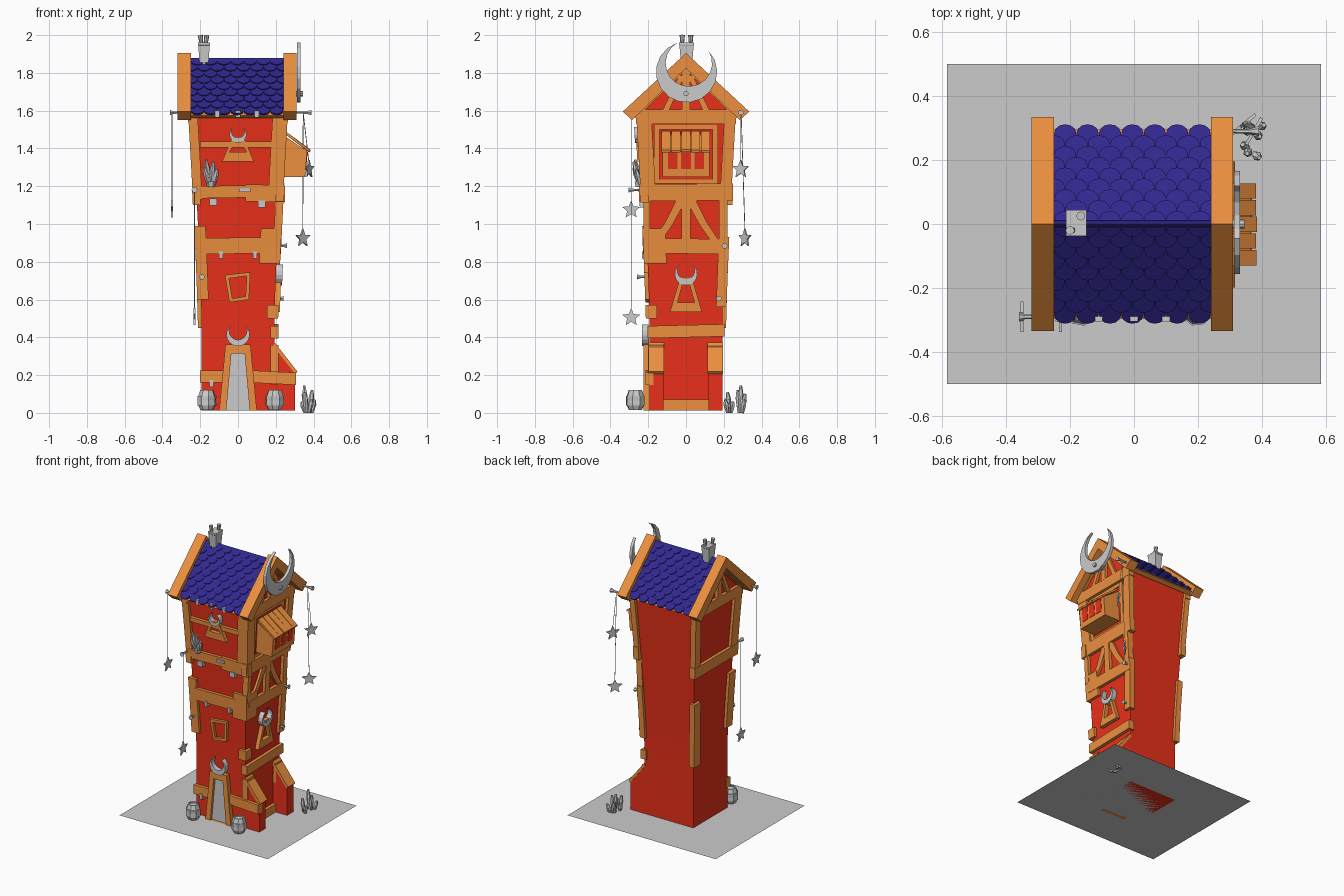
import bpy, bmesh, random
from math import sin, cos, pi, radians, atan2, acos
from mathutils import Vector

if "Cube" in bpy.data.objects:
    bpy.data.objects.remove(bpy.data.objects["Cube"])
random.seed(4)

def mat(name, c):
    m = bpy.data.materials.new(name)
    m.diffuse_color = (*c, 1)
    m.use_nodes = True
    m.node_tree.nodes["Principled BSDF"].inputs["Base Color"].default_value = m.diffuse_color
    return m
RED = mat("red_plaster", (.82, .03, .01))
WOOD = mat("orange_wood", (.84, .28, .05))
BLUE = mat("blue_tile", (.03, .02, .27))

def loft_data(rings, closed=False):
    n, k = len(rings[0]), len(rings)
    verts = [tuple(p) for r in rings for p in r]
    faces = [(i*n+j, i*n+(j+1) % n, (i+1) % k*n+(j+1) % n, (i+1) % k*n+j)
             for i in range(k if closed else k-1) for j in range(n)]
    if not closed:
        faces += [tuple(range(n)), tuple(range((k-1)*n, k*n))]
    return verts, faces

def mesh_obj(name, parts, m=None, smooth=False):
    me = bpy.data.meshes.new(name)
    V, F = [], []
    for v, f in parts:
        F += [tuple(i+len(V) for i in q) for q in f]
        V += v
    me.from_pydata(V, [], F)
    bm = bmesh.new(); bm.from_mesh(me)
    bmesh.ops.recalc_face_normals(bm, faces=bm.faces)
    bm.to_mesh(me); bm.free()
    if m: me.materials.append(m)
    o = bpy.data.objects.new(name, me)
    bpy.context.collection.objects.link(o)
    if smooth:
        bpy.context.view_layer.objects.active = o
        o.select_set(True)
        bpy.ops.object.shade_smooth_by_angle(angle=radians(30))
        o.select_set(False)
    return o

def prism(name, pts, f, a, b, m=None):
    return mesh_obj(name, [loft_data([[f(u, v, d) for u, v in pts] for d in (a, b)])], m)

def frame(name, outer, inner, f, a, b, m=None):
    R = [[f(u, v, d) for u, v in p] for p, d in ((outer, a), (outer, b), (inner, b), (inner, a))]
    return mesh_obj(name, [loft_data(R, True)], m)

def rod(name, p0, p1, r0, r1, n=6, m=None):
    p0, p1 = Vector(p0), Vector(p1)
    q = (p1-p0).to_track_quat('Z', 'Y')
    R = [[p + q @ Vector((r*cos(2*pi*i/n), r*sin(2*pi*i/n), 0)) for i in range(n)] for p, r in ((p0, r0), (p1, r1))]
    return mesh_obj(name, [loft_data(R)], m)

def W(z):  # half width of the flaring tower
    t = max(0, min(1, (z-.45)/1.15))
    return .192 + .053*t**1.3

# Wall mappings: (along wall, height, distance out of wall)
FRONT = lambda u, v, d: (u, -W(v)-d, v)
RIGHT = lambda u, v, d: (W(v)+d, u, v)
LEFT = lambda u, v, d: (-W(v)-d, u, v)
YZ = lambda u, v, d: (d, u, v)
XZ = lambda u, v, d: (u, d, v)

def rect(u0, u1, v0, v1, j=0):
    return [(u0, v0), (u1, v0+j), (u1, v1+j), (u0, v1)]

def crescent(name, f, cu, cv, R, a, b, tilt=0):
    d, r = .3*R, .76*R
    A = acos((d*d+R*R-r*r)/(2*d*R))
    h, x = R*sin(A), R*cos(A)-d
    B = atan2(h, x)
    n = 14
    arc = lambda rad, s, off: [(off+rad*cos(s+(2*pi-2*s)*i/n), rad*sin(s+(2*pi-2*s)*i/n)) for i in range(n+1)]
    pts = arc(R, A, 0) + arc(r, B, d)[::-1][1:-1]
    t = pi/2 + tilt
    return prism(name, [(cu+x*cos(t)-y*sin(t), cv+x*sin(t)+y*cos(t)) for x, y in pts], f, a, b)

# Ground and tower body
mesh_obj("ground", [([(-.585, -.5, .012), (.585, -.5, .012), (.585, .5, .012), (-.585, .5, .012)], [(0, 1, 2, 3)])])
mesh_obj("tower_body", [loft_data([[(-W(z), -W(z), z), (W(z), -W(z), z), (W(z), W(z), z), (-W(z), W(z), z)]
         for z in [.012, .45]+[.45+1.15*i/10 for i in range(1, 11)]])], RED, True)
prism("gable_wall", [(-.245, 1.6), (.245, 1.6), (0, 1.835)], YZ, -.245, .245, RED)

# Buttresses on the right side with sloping timber caps
for y0, y1 in ((-.192, -.12), (.12, .192)):
    prism("buttress", [(.18, .012), (.303, .012), (.303, .21), (.19, .355)], XZ, y0, y1, RED)
    prism("buttress_cap", [(.303, .205), (.315, .218), (.195, .372), (.185, .355)], XZ, y0-.006, y1+.004, WOOD)

# Roof: deck, bargeboards, scalloped tiles, ridge
for s in (-1, 1):
    prism("roof_deck", [(0, 1.86), (s*.295, 1.575), (s*.265, 1.56), (0, 1.815)], YZ, -.27, .265, WOOD)
    for x0, x1 in ((-.32, -.25), (.24, .31)):
        prism("bargeboard", [(0, 1.905), (s*.335, 1.595), (s*.285, 1.55), (0, 1.825)], YZ, x0, x1, WOOD)
T = radians(44)
tiles = []
for s in (-1, 1):
    for i in range(9):
        end, off = .413-.047*i, (i % 2)*.035
        for c in range(7 + i % 2):
            x = -.215+.07*c-off
            out = [(x-.0345, max(end-.09, 0)), (x+.0345, max(end-.09, 0))] + \
                  [(x+.0345*cos(pi*k/6), end-.0345+.0345*sin(pi*k/6)) for k in range(7)]
            ring = lambda h: [(u, s*(q*cos(T)+(h+(q-end)*.13)*sin(T)), 1.855-q*sin(T)+(h+(q-end)*.13)*cos(T)) for u, q in out]
            tiles.append(loft_data([ring(.01), ring(.021)]))
mesh_obj("roof_tiles", tiles, BLUE)
prism("ridge_cap", [(-.022, 1.85), (0, 1.878), (.022, 1.85), (0, 1.83)], YZ, -.25, .24, BLUE)

# Chimney with two pots
mesh_obj("chimney", [loft_data([[(-.18+a*w, .003+b*w*1.25, z) for a, b in ((-1, -1), (1, -1), (1, 1), (-1, 1))]
         for w, z in ((.024, 1.83), (.024, 1.85), (.03, 1.945), (.032, 1.948), (.032, 1.96))])])
for x, y, t in ((-.192, -.02, -.008), (-.17, .025, .004)):
    rod("chimney_pot", (x, y, 1.95), (x+t, y, 2.0), .009, .014, 8)

# Corner posts: side x, side y, bottom, top, inset across x, inset across y
for sx, sy, z0, z1, wx, wy in [(-1, -1, 1.13, 1.59, .03, .06), (1, -1, 1.2, 1.59, .06, .06), (1, 1, 1.13, 1.59, .02, .04),
        (-1, 1, 1.1, 1.59, .02, .04), (-1, -1, .6, .99, .04, .05), (1, -1, .79, .975, .09, .10), (1, 1, .56, .93, .02, .035),
        (-1, 1, .45, .91, .02, .05), (1, -1, .5, .57, .04, .04)]:
    R = []
    for z in (z0, (z0+z1)/2, z1):
        a, e = W(z), .02
        R.append([(sx*x, sy*y, z) for x, y in ((a+e, a+e), (a-wx, a+e), (a-wx, a-wy), (a+e, a-wy))])
    mesh_obj("corner_post", [loft_data(R)], WOOD)

# Front wall timbers
for u0, u1, v0, v1, j in [(-.24, .05, 1.135, 1.2, .005), (.04, .25, 1.12, 1.21, -.005), (-.18, .14, .84, .925, .005),
        (-.2, -.07, .16, .225, .0), (.07, .308, .16, .225, -.012), (-.2, .18, 1.405, 1.437, .0), (-.24, .24, 1.565, 1.6, 0)]:
    prism("front_beam", rect(u0, u1, v0, v1, j), FRONT, -.02, .022, WOOD)
# Right wall timbers
for u0, u1, v0, v1, j in [(-.265, .265, 1.53, 1.605, 0), (-.25, .25, 1.12, 1.21, .005), (-.2, .225, .845, .925, -.005),
        (-.205, .205, .395, .46, .01), (-.12, .12, .012, .07, 0), (-.2, -.12, .21, .36, 0), (-.2, -.12, .15, .2, 0),
        (.12, .19, .22, .355, 0), (-.025, .025, .92, 1.13, 0), (-.225, -.19, .92, 1.13, 0), (.175, .22, .92, 1.13, 0)]:
    prism("right_beam", rect(u0, u1, v0, v1, j), RIGHT, -.02, .022, WOOD)
# Left wall timbers
for v0, v1, w in ((1.53, 1.605, .265), (1.1, 1.18, .245)):
    prism("left_beam", rect(-w, w, v0, v1), LEFT, -.02, .022, WOOD)
for s in (-1, 1):
    prism("curved_brace", [(s*.17, .92), (s*.125, .92), (s*.075, .99), (s*.02, 1.09), (s*.02, 1.13), (s*.05, 1.13), (s*.11, 1.01)],
          RIGHT, -.01, .016, WOOD)
    for f in (LEFT, RIGHT):
        prism("gable_strut", [(s*.125, 1.6), (s*.09, 1.6), (s*.01, 1.78), (s*.035, 1.79)], f, -.01, .018, WOOD)
for f in (LEFT, RIGHT):
    prism("gable_king_post", rect(-.022, .022, 1.6, 1.83), f, -.01, .022, WOOD)

# Triangular windows topped by crescents
for f, z, h in ((FRONT, 1.33, .13), (RIGHT, .535, .185)):
    frame("triangle_window", [(-.085, z), (.085, z), (.03, z+h), (-.03, z+h)],
          [(-.045, z+.05), (.045, z+.05), (.012, z+h-.015), (-.012, z+h-.015)], f, -.01, .028, WOOD)
    crescent("window_crescent", f, 0, z+h+.015, .045 if h < .15 else .06, 0, .035)
# Crooked window
frame("crooked_window", [(-.045, .585), (.058, .6), (.065, .745), (-.07, .73)],
      [(-.03, .605), (.04, .617), (.046, .725), (-.048, .712)], FRONT, -.01, .02, WOOD)
# Door
prism("door", [(-.062, .012), (.062, .012), (.035, .315), (-.035, .315)], FRONT, -.01, .014)
frame("door_frame", [(-.1, .012), (.1, .012), (.066, .362), (-.066, .362)],
      [(-.062, .012), (.062, .012), (.035, .315), (-.035, .315)], FRONT, -.01, .032, WOOD)
crescent("door_crescent", FRONT, 0, .415, .062, .005, .04)
# Large moon on the right gable
crescent("gable_moon", YZ, .003, 1.805, .162, .312, .332, -.25)
rod("moon_bolt", (.25, 0, 1.69), (.345, 0, 1.69), .014, .014, 8)

# Bay window with plank awning
prism("bay_window", [(.23, 1.25), (.355, 1.25), (.366, 1.385), (.24, 1.47)], XZ, -.125, .125, WOOD)
for y in (-.07, 0, .07):
    prism("bay_pane", [(.35, 1.29), (.361, 1.29), (.3685, 1.38), (.35, 1.38)], XZ, y-.026, y+.026, RED)
for i in range(5):
    j = random.uniform(-.006, .006)
    y = -.13+.052*i
    prism("awning_plank", [(.25, 1.475), (.383+j, 1.383+j), (.386+j, 1.395+j), (.25, 1.492)], XZ, y+.001, y+.049, WOOD)
frame("bay_surround", rect(-.17, .17, 1.215, 1.525), rect(-.14, .14, 1.235, 1.5), RIGHT, -.01, .008, WOOD)

# Small grey brackets under eaves and beams
for x, z, w in [(-.11, 1.575, .012), (0, 1.575, .012), (.1, 1.575, .012), (-.13, 1.11, .02), (.125, 1.1, .02),
                (-.09, .83, .01), (.09, .83, .01), (-.14, .15, .01)]:
    d = .06 if z > 1.5 else .028
    prism("small_bracket", rect(x-w, x+w, z-.012, z+.025), FRONT, 0, d)
prism("beam_plate", rect(.005, .065, 1.17, 1.187), FRONT, 0, .03)

# Pegs and hanging-star poles
def peg(x, y, z, dx, dy):
    rod("peg", (x, y, z), (x+dx*.8, y+dy*.8, z), .006, .008)
    rod("peg_head", (x+dx*.6, y+dy*.6, z), (x+dx, y+dy, z), .005, .016)
for p in [(.2, .205, .885, .06, 0), (.19, .175, .605, .05, 0), (-.23, -.22, 1.18, 0, -.085), (-.192, -.19, .72, 0, -.07),
          (-.3, -.29, 1.59, -.06, 0), (.3, .29, 1.59, .09, 0)]:
    peg(*p)

def star(x, y, z, turn, r=.05):
    f = lambda u, v, d: (x+u*cos(turn)-d*sin(turn), y+u*sin(turn)+d*cos(turn), z+v)
    pts = [((r if i % 2 == 0 else r*.45)*cos(pi/2+i*pi/5), (r if i % 2 == 0 else r*.45)*sin(pi/2+i*pi/5)) for i in range(10)]
    prism("hanging_star", pts, f, -.005, .005)
for x, y, z, t, top in [(-.35, -.29, 1.075, pi/2, (-.35, -.29, 1.59)), (-.23, -.29, .505, pi/2, (-.23, -.29, 1.18)),
                        (.375, .29, 1.29, 1.05, (.345, .29, 1.59)), (.343, .312, .925, .7, (.345, .292, 1.59))]:
    star(x, y, z, t)
    rod("star_string", (x, y, z+.04), top, .002, .002, 4)

# Barrels
for x, turn in ((-.165, .2), (.195, .5)):
    prof = [(.034, .014), (.047, .04), (.051, .04), (.051, .05), (.05, .065), (.051, .08), (.051, .09), (.046, .09), (.036, .12), (.028, .12), (.028, .112)]
    mesh_obj("barrel", [loft_data([[(x+r*cos(turn+i*pi/4), -.268+r*sin(turn+i*pi/4), z) for i in range(8)] for r, z in prof])])

# Stalk plants on the ground and on the front ledge
def stalk(x, y, z, h, lx, ly):
    rod("plant_stalk", (x, y, z), (x+lx, y+ly, z+h*.65), .008, .015)
    rod("plant_tip", (x+lx, y+ly, z+h*.65), (x+lx*1.6, y+ly*1.6, z+h), .015, .007)
for x, y, h, lx, ly in [(.36, .29, .145, -.006, 0), (.38, .28, .12, .008, -.004), (.375, .3, .1, -.02, .008), (.39, .3, .07, .01, .006),
                        (.36, .23, .11, -.004, -.006), (.375, .22, .07, .01, -.008), (.355, .24, .06, -.01, .005)]:
    stalk(x, y, 0, h, lx, ly)
for x, h, lx, ly in ((-.15, .14, -.012, -.015), (-.14, .13, .006, -.02), (-.13, .09, .012, -.012), (-.155, .1, -.015, -.02)):
    stalk(x, -.245, 1.2, h, lx, ly)
mesh_obj("plant_pot", [loft_data([[(-.143+r*cos(i*pi/3), -.25+r*sin(i*pi/3), z) for i in range(6)] for r, z in ((.018, 1.195), (.025, 1.225))])])
